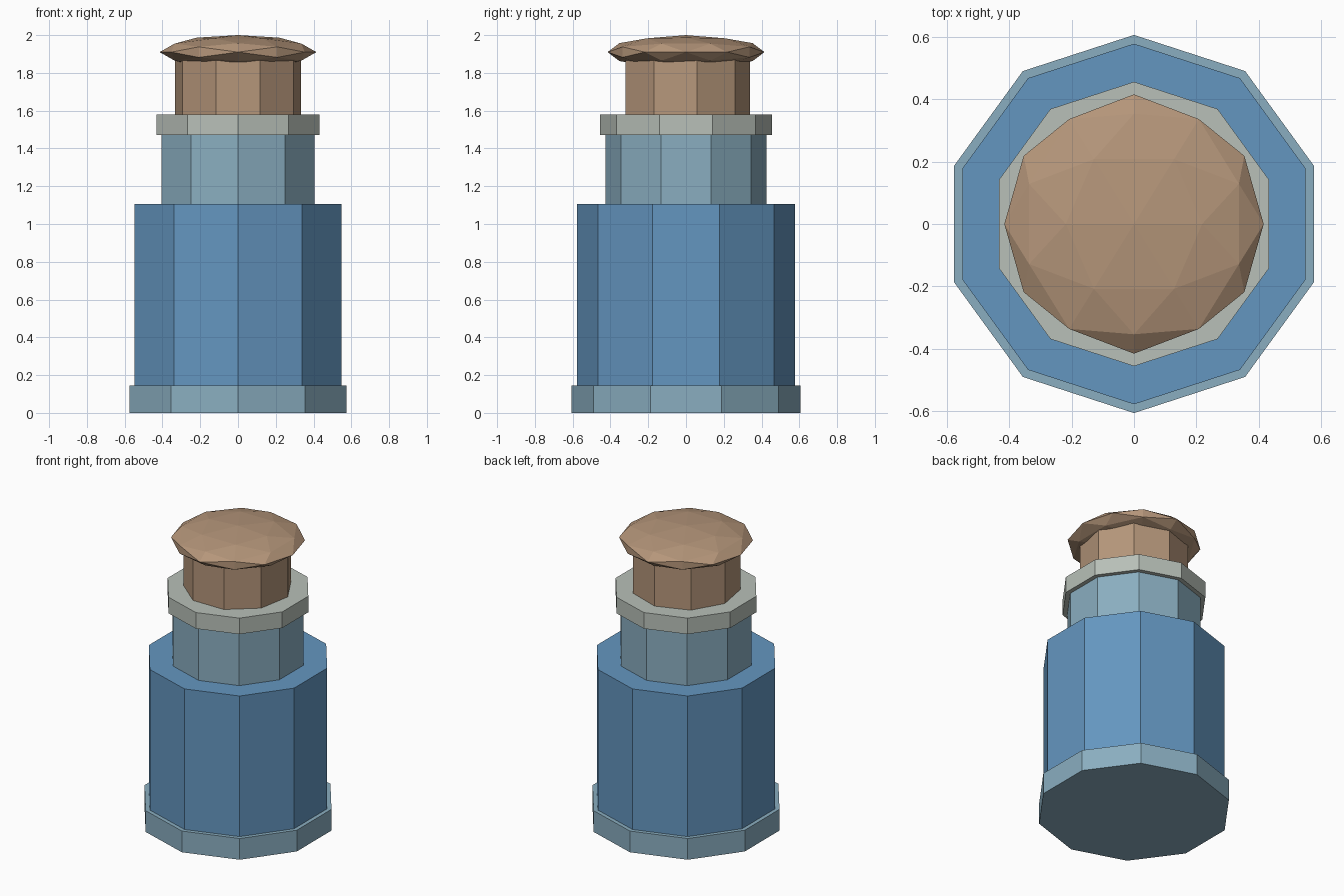
import bpy, bmesh, math
from mathutils import Matrix

cube = bpy.data.objects.get("Cube")
if cube:
    bpy.data.objects.remove(cube, do_unlink=True)


def material(name, rgb):
    mat = bpy.data.materials.new(name)
    mat.use_nodes = True
    mat.diffuse_color = (*rgb, 1)
    mat.node_tree.nodes["Principled BSDF"].inputs["Base Color"].default_value = (*rgb, 1)
    return mat


def add_object(name, bm, mat):
    bmesh.ops.recalc_face_normals(bm, faces=bm.faces)
    mesh = bpy.data.meshes.new(name)
    bm.to_mesh(mesh)
    bm.free()
    mesh.materials.append(mat)
    obj = bpy.data.objects.new(name, mesh)
    bpy.context.collection.objects.link(obj)
    return obj


def prism(name, sides, radius, bottom, top, mat):
    """Upright regular prism with one corner pointing to the back."""
    bm = bmesh.new()
    ring = [bm.verts.new((radius * math.sin(a), radius * math.cos(a), bottom))
            for a in (math.tau * i / sides for i in range(sides))]
    base = bm.faces.new(ring)
    side = bmesh.ops.extrude_face_region(bm, geom=[base], use_keep_orig=True)
    moved = [v for v in side["geom"] if isinstance(v, bmesh.types.BMVert)]
    bmesh.ops.translate(bm, verts=moved, vec=(0, 0, top - bottom))
    return add_object(name, bm, mat)


blue = material("liquid blue", (0.127, 0.305, 0.527))
glass = material("pale glass", (0.254, 0.423, 0.527))
grey = material("collar grey", (0.479, 0.527, 0.479))
cork = material("cork brown", (0.462, 0.305, 0.195))

# Bottle
prism("base", 10, 0.605, 0, 0.145, glass)
prism("body", 10, 0.577, 0.145, 1.105, blue)
prism("neck", 10, 0.425, 1.105, 1.47, glass)
prism("collar", 10, 0.455, 1.47, 1.58, grey)

# Stopper: nine-sided stem under a flattened faceted ball, edge-up
prism("stopper_stem", 9, 0.34, 1.58, 1.9, cork)
bm = bmesh.new()
bmesh.ops.create_icosphere(bm, subdivisions=2, radius=1)
tilt = Matrix.Rotation(-math.atan(2) / 2, 4, "Y")
squash = Matrix.Diagonal((0.415, 0.415, 0.09, 1))
bm.transform(Matrix.Translation((0, 0, 1.91)) @ squash @ tilt)
add_object("stopper_cap", bm, cork)
